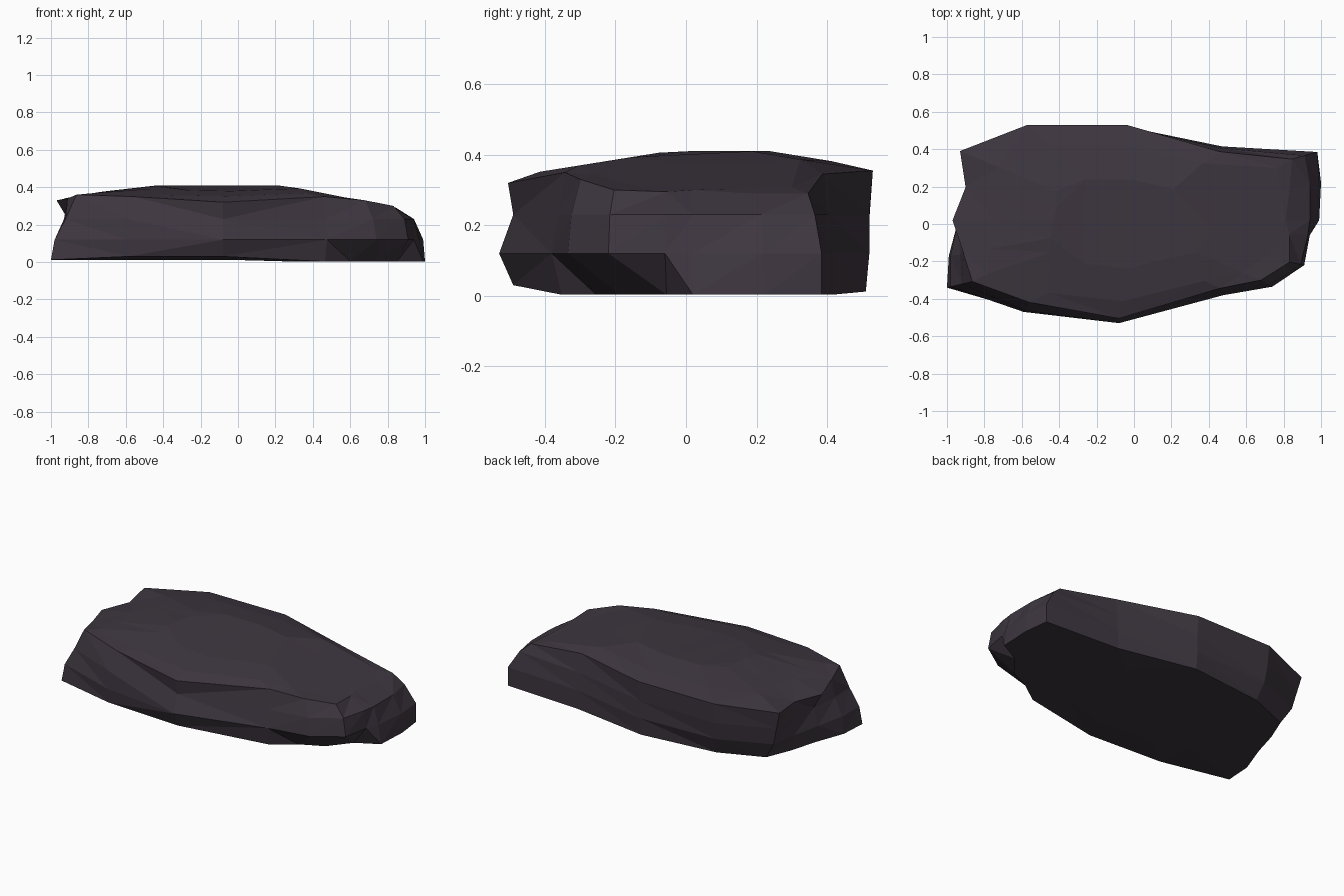
import bpy
import bmesh
from mathutils import Vector

if "Cube" in bpy.data.objects:
    bpy.data.objects.remove(bpy.data.objects["Cube"], do_unlink=True)


def flat_material(name, colour):
    material = bpy.data.materials.new(name)
    material.use_nodes = True
    material.diffuse_color = colour
    shader = next(n for n in material.node_tree.nodes if n.type == "BSDF_PRINCIPLED")
    shader.inputs["Base Color"].default_value = colour
    shader.inputs["Roughness"].default_value = 0.9
    return material


# Columns around the slab: x, y, inset at base, low, waist and shoulder, shoulder height
COLUMNS = [
    (-1, -.34, 0, .02, .08, .14, .36),
    (-.59, -.47, .01, 0, .01, .06, .35),
    (-.08, -.53, .04, 0, .04, .025, .32),
    (.48, -.39, .04, .01, .03, .05, .35),
    (.74, -.335, .16, 0, .02, .07, .33),
    (.91, -.22, .17, 0, .02, .08, .3),
    (.95, -.06, .1, .01, .02, .12, .295),
    (1, .02, .01, .03, .06, .19, .3),
    (1, .22, 0, .01, .06, .17, .29),
    (.98, .385, 0, 0, .07, .14, .29),
    (.47, .415, 0, 0, .01, .03, .345),
    (-.04, .53, .02, .01, .01, 0, .355),
    (-.57, .53, .08, .03, .01, 0, .355),
    (-.93, .39, .13, .06, .03, 0, .34),
    (-.92, .2, .05, .02, .02, .02, .33),
    (-.96, .02, .04, .02, .05, -.01, .33),
    (-.99, -.17, 0, .01, .06, .08, .34),
]


def inset_point(x, y, inset, z):
    """Move an outline point into the slab, mostly lengthwise at the ends."""
    inward = Vector((-x ** 3, -.7 * y, 0)).normalized()
    return Vector((x, y, z)) + inward * inset


def crown_height(x, y):
    """Height of the worn top, falling away towards each edge."""
    falls = (.2 * (x - .25), .15 * (-x - .5), .16 * (-y - .05), .23 * (y - .29), 0)
    return .41 - max(falls)


def sole_height(x, y):
    """Height of the underside, rising a little towards the front."""
    return .03 if y < -.4 else .012 if x < 0 else .003


def scaled_ring(scale, height):
    return [Vector((x * scale, y * scale, height(x * scale, y * scale)))
            for x, y, *_ in COLUMNS]


def build_slab(name, material):
    # Stack the outlines from the underside to the crown
    base, low, waist, shoulder = [], [], [], []
    for x, y, base_in, low_in, waist_in, top_in, top_z in COLUMNS:
        base.append(inset_point(x, y, base_in, sole_height(x, y)))
        low.append(inset_point(x, y, low_in, .12))
        waist.append(inset_point(x, y, waist_in, .23))
        shoulder.append(inset_point(x, y, top_in, top_z))
    outlines = [scaled_ring(.6, sole_height), base, low, waist, shoulder,
                scaled_ring(.78, crown_height), scaled_ring(.45, crown_height)]

    bm = bmesh.new()
    rings = [[bm.verts.new(p) for p in outline] for outline in outlines]
    count = len(COLUMNS)
    for lower, upper in zip(rings, rings[1:]):
        for i in range(count):
            j = (i + 1) % count
            bm.faces.new((lower[i], lower[j], upper[j], upper[i]))

    # Close the underside and the top, then break everything into facets
    bm.faces.new(list(reversed(rings[0])))
    bm.faces.new(rings[-1])
    bmesh.ops.triangulate(bm, faces=bm.faces[:], quad_method="SHORT_EDGE")
    bmesh.ops.recalc_face_normals(bm, faces=bm.faces[:])

    mesh = bpy.data.meshes.new(name)
    bm.to_mesh(mesh)
    bm.free()
    mesh.materials.append(material)
    slab = bpy.data.objects.new(name, mesh)
    bpy.context.collection.objects.link(slab)


stone = flat_material("dark_purple_stone", (.048, .037, .051, 1))
build_slab("rock_slab", stone)
